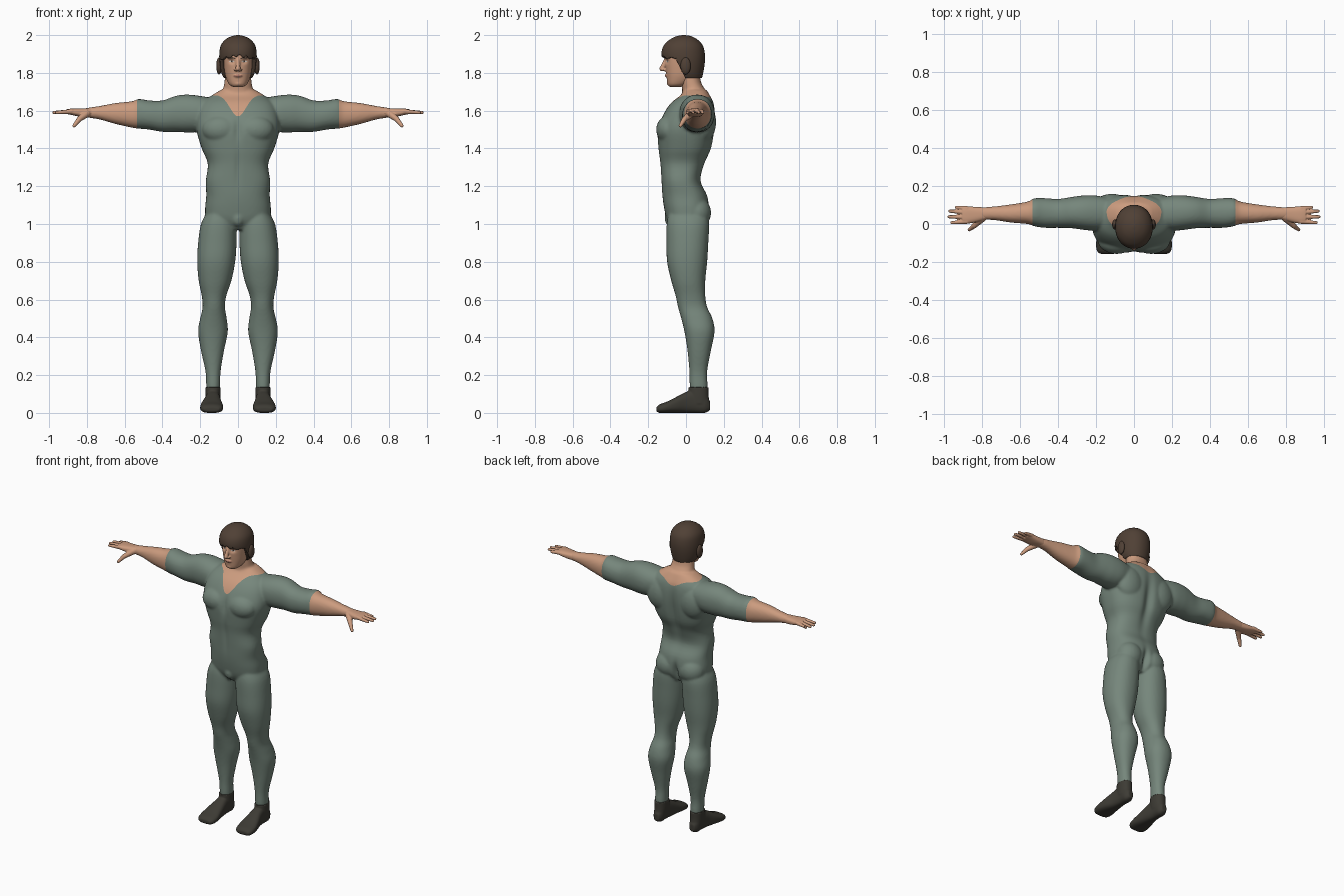
import bpy, bmesh, math
from mathutils import Vector, Matrix

if "Cube" in bpy.data.objects:
    bpy.data.objects.remove(bpy.data.objects["Cube"], do_unlink=True)


def material(name, color):
    m = bpy.data.materials.new(name)
    m.use_nodes = True
    m.diffuse_color = (*color, 1)
    m.node_tree.nodes["Principled BSDF"].inputs["Base Color"].default_value = (*color, 1)
    return m


SUIT = material("grey green suit", (.18, .24, .2))
SKIN = material("skin", (.6, .33, .21))
HAIR = material("brown hair", (.08, .052, .036))
SHOE = material("dark shoe", (.047, .044, .035))
LIPS = material("lips", (.42, .19, .14))
WHITE = material("eye white", (.6, .56, .5))
IRIS = material("dark iris", (.04, .03, .025))
BOTH = (1, -1)
ORDER = {"z": (2, 0, 1), "x": (0, 1, 2), "y": (1, 0, 2)}


def spline(rows, steps=4):
    """Smoothly interpolate a list of section rows."""
    out = []
    for i in range(len(rows) - 1):
        quad = [rows[max(i - 1, 0)], rows[i], rows[i + 1], rows[min(i + 2, len(rows) - 1)]]
        for k in range(steps):
            t = k / steps
            out.append([b + .5 * t * (c - a + t * (2*a - 5*b + 4*c - d + t * (3*(b - c) + d - a)))
                        for a, b, c, d in zip(*quad)])
    return out + [list(rows[-1])]


def loft(bm, axis, rows, power=2.2, sides=(1,), segs=48):
    """Rounded sections (position, low/high extents on the other two axes)."""
    rows = [r if len(r) == 5 else (r[0], -r[1], *r[1:]) for r in rows]
    for side in sides:
        rings = []
        for t, a0, a1, b0, b1 in spline(rows):
            ring = []
            for k in range(segs):
                ang = math.tau * k / segs
                c, s = math.cos(ang), math.sin(ang)
                u = math.copysign(abs(c) ** (2 / power), c)
                w = math.copysign(abs(s) ** (2 / power), s)
                co = Vector((0, 0, 0))
                for i, val in zip(ORDER[axis], (t, (a0+a1+u*(a1-a0))/2, (b0+b1+w*(b1-b0))/2)):
                    co[i] = val
                co.x *= side
                ring.append(bm.verts.new(co))
            rings.append(ring)
        faces = [bm.faces.new(rings[0]), bm.faces.new(rings[-1])]
        for p, q in zip(rings, rings[1:]):
            for k in range(segs):
                n = (k + 1) % segs
                faces.append(bm.faces.new((p[k], p[n], q[n], q[k])))
        bmesh.ops.recalc_face_normals(bm, faces=faces)


def ball(bm, center, radii, sides=BOTH):
    for s in sides:
        place = Matrix.Translation((center[0] * s, *center[1:])) @ Matrix.Diagonal((*radii, 1))
        bmesh.ops.create_uvsphere(bm, u_segments=24, v_segments=16, radius=1, matrix=place)


def capsule(bm, a, b, ra, rb, sides=BOTH):
    ball(bm, a, (ra,) * 3, sides)
    ball(bm, b, (rb,) * 3, sides)
    for s in sides:
        p, q = Vector((a[0] * s, *a[1:])), Vector((b[0] * s, *b[1:]))
        turn = (q - p).to_track_quat("Z", "Y").to_matrix().to_4x4()
        bmesh.ops.create_cone(bm, cap_ends=True, segments=20, radius1=ra, radius2=rb,
                              depth=(q - p).length, matrix=Matrix.Translation((p + q) / 2) @ turn)


def make(name, bm, mats):
    for f in bm.faces:
        f.smooth = True
    mesh = bpy.data.meshes.new(name)
    bm.to_mesh(mesh)
    bm.free()
    for m in mats:
        mesh.materials.append(m)
    ob = bpy.data.objects.new(name, mesh)
    bpy.context.collection.objects.link(ob)
    return ob


def cut(bm, f):
    """Cut edges along the curve f = 0, so colours meet on a clean line."""
    vals = {v: f(v.co) for v in bm.verts}
    new = []
    for e in list(bm.edges):
        v, w = e.verts
        if vals[v] * vals[w] < 0:
            new.append(bmesh.utils.edge_split(e, v, vals[v] / (vals[v] - vals[w]))[1])
    if new:
        bmesh.ops.connect_verts(bm, verts=new)
    return [face for face in bm.faces if f(face.calc_center_median()) < 0]


def fuse(name, bm, mats, voxel, smooth, dents=(), paints=()):
    """Merge overlapping parts into one skin, press dents in, colour regions."""
    ob = make(name, bm, ())
    rm = ob.modifiers.new("merge", "REMESH")
    rm.mode = "VOXEL"
    rm.voxel_size = voxel
    sm = ob.modifiers.new("soften", "SMOOTH")
    sm.factor = .5
    sm.iterations = smooth
    bpy.context.view_layer.update()
    merged = bpy.data.meshes.new_from_object(
        ob.evaluated_get(bpy.context.evaluated_depsgraph_get()))
    bpy.data.objects.remove(ob, do_unlink=True)
    bm = bmesh.new()
    bm.from_mesh(merged)
    bpy.data.meshes.remove(merged)
    for center, radii, push in dents:
        for v in bm.verts:
            d = sum(((p - c) / r) ** 2 for p, c, r in zip((abs(v.co.x), v.co.y, v.co.z), center, radii))
            if d < 9:
                v.co.y += push * math.exp(-d)
    for index, f in paints:
        for face in cut(bm, f):
            face.material_index = index
    return make(name, bm, mats)


# Body: torso, neck, arms and legs in one skin
bm = bmesh.new()
loft(bm, "z", [(.97, .1, -.07, .08), (1.02, .165, -.1, .115), (1.08, .174, -.115, .122),
               (1.15, .168, -.125, .113), (1.23, .17, -.13, .078), (1.32, .16, -.136, .1),
               (1.4, .192, -.146, .135), (1.5, .22, -.15, .152), (1.58, .215, -.12, .155),
               (1.64, .19, -.08, .147), (1.68, .14, -.03, .128), (1.71, .09, -.01, .11)], 2.5)
loft(bm, "z", [(1.6, .085, -.03, .12), (1.7, .08, -.02, .105), (1.75, .072, -.025, .08),
               (1.82, .065, -.03, .07)])
ball(bm, (.09, -.09, 1.5), (.1, .068, .075))
ball(bm, (.115, .095, 1.54), (.1, .064, .11))
ball(bm, (.085, .055, 1.06), (.085, .078, .085))
ball(bm, (0, -.08, 1.03), (.035, .033, .045), (1,))
loft(bm, "x", [(.1, -.02, .13, 1.53, 1.66), (.2, -.035, .15, 1.49, 1.678), (.27, -.03, .15, 1.485, 1.685),
               (.33, -.022, .142, 1.488, 1.678), (.4, -.02, .132, 1.488, 1.654), (.47, -.02, .136, 1.5, 1.654),
               (.525, -.012, .135, 1.505, 1.662), (.56, 0, .118, 1.51, 1.65), (.65, .008, .103, 1.53, 1.64),
               (.73, .02, .093, 1.553, 1.625), (.79, .024, .088, 1.563, 1.616), (.82, .03, .08, 1.57, 1.61)],
     sides=BOTH)
loft(bm, "z", [(1.06, .03, .165, -.09, .11), (1, .01, .196, -.102, .122), (.9, .008, .211, -.103, .118),
               (.8, .015, .216, -.1, .112), (.7, .035, .208, -.078, .102), (.62, .062, .192, -.055, .102),
               (.56, .069, .187, -.042, .112), (.5, .06, .2, -.025, .14), (.43, .054, .211, -.008, .151),
               (.33, .074, .196, .008, .132), (.22, .092, .172, .018, .112), (.14, .095, .168, .02, .114),
               (.08, .1, .163, .03, .11)], sides=BOTH)


def bare_skin(p):
    curve = 1 - math.exp(-(p.x / .06) ** 2)
    back = min(max((p.y + .02) / .1, 0), 1)
    line = (1 - back) * (1.57 + .115 * curve) + back * (1.635 + .04 * curve)
    return min(max(line - p.z, abs(p.x) - .16), .535 - abs(p.x))


fuse("body_and_suit", bm, (SUIT, SKIN), .0075, 5,
     [((0, .15, 1.42), (.03, .09, .17), -.02), ((0, -.15, 1.5), (.02, .06, .06), .012),
      ((0, .13, 1.03), (.018, .07, .06), -.03), ((0, -.13, 1.3), (.015, .05, .1), .006)],
     [(1, bare_skin)])

# Hands: palm, four fingers and a thumb
bm = bmesh.new()
loft(bm, "x", [(.77, .026, .086, 1.565, 1.614), (.83, .01, .09, 1.567, 1.612),
               (.88, .002, .092, 1.577, 1.611), (.905, .008, .088, 1.582, 1.608)], 2.6, BOTH)
for y, tip_x, tip_y in ((.082, .935, .088), (.06, .97, .068), (.036, .975, .038), (.013, .96, .007)):
    capsule(bm, (.88, y, 1.596), (tip_x, tip_y, 1.59), .0125, .0085)
capsule(bm, (.8, .03, 1.585), (.84, -.008, 1.555), .02, .014)
capsule(bm, (.84, -.008, 1.555), (.868, -.03, 1.52), .014, .009)
fuse("hands", bm, (SKIN,), .0035, 2)

# Shoes: foot and ankle collar
bm = bmesh.new()
loft(bm, "y", [(.128, .115, .15, .015, .06), (.1, .1, .166, 0, .1), (.05, .098, .168, 0, .125),
               (0, .092, .175, 0, .11), (-.05, .085, .19, 0, .085), (-.1, .078, .2, 0, .06),
               (-.14, .084, .196, 0, .045), (-.157, .1, .18, .008, .03)], 2.6, BOTH)
loft(bm, "z", [(.05, .096, .17, .015, .125), (.09, .092, .172, .014, .12), (.136, .092, .172, .014, .12)],
     sides=BOTH)
fuse("shoes", bm, (SHOE,), .005, 2)


# Head: skull, jaw, nose and lips, with painted features
def patch(x, z, rx, rz, tilt=0):
    return lambda p: max(((abs(p.x) - x) / rx) ** 2
                         + ((p.z - z - tilt * (abs(p.x) - x)) / rz) ** 2 - 1, (p.y + .06) * 50)


bm = bmesh.new()
loft(bm, "z", [(1.725, .025, -.085, -.03), (1.74, .048, -.097, .01), (1.78, .066, -.103, .06),
               (1.82, .073, -.108, .08), (1.87, .077, -.112, .085), (1.92, .077, -.108, .08),
               (1.96, .06, -.075, .06), (1.98, .03, -.04, .03)], 2.3)
capsule(bm, (0, -.107, 1.87), (0, -.128, 1.822), .009, .013, (1,))
ball(bm, (.011, -.115, 1.816), (.01, .012, .008))
ball(bm, (0, -.1, 1.785), (.024, .013, .009), (1,))
ball(bm, (0, -.085, 1.745), (.024, .016, .016), (1,))
ball(bm, (.033, -.096, 1.88), (.026, .016, .007))
fuse("head", bm, (SKIN, LIPS, HAIR, WHITE, IRIS), .004, 3,
     [((.032, -.105, 1.861), (.017, .03, .012), .009)],
     [(1, patch(0, 1.785, .024, .006)), (2, patch(.034, 1.88, .021, .0045, .15)),
      (3, patch(.033, 1.861, .014, .0055)), (4, patch(.033, 1.861, .005, .0052))])

# Hair: a thick cap open at the face with a ragged fringe
bm = bmesh.new()
loft(bm, "z", [(1.772, .074, -.07, .084), (1.8, .088, -.1, .091), (1.85, .097, -.118, .099),
               (1.9, .099, -.13, .1), (1.945, .091, -.118, .089), (1.977, .066, -.085, .06),
               (1.994, .034, -.05, .028), (2, .006, -.018, -.004)], 2.1, segs=112)


def face_opening(p):
    fringe = 1.892 + .006 * math.sin(p.x * 170) - .2 * abs(p.x)
    return max(p.z - fringe, p.y + .058 - (1.88 - p.z) * .5)


bmesh.ops.delete(bm, geom=cut(bm, face_opening), context="FACES")
hair = make("hair", bm, (HAIR,))
shell = hair.modifiers.new("thickness", "SOLIDIFY")
shell.thickness = .02
shell.offset = -1

# Locks of hair over the ears
bm = bmesh.new()
ball(bm, (.1, -.002, 1.837), (.015, .027, .045))
make("ear_locks", bm, (HAIR,))
